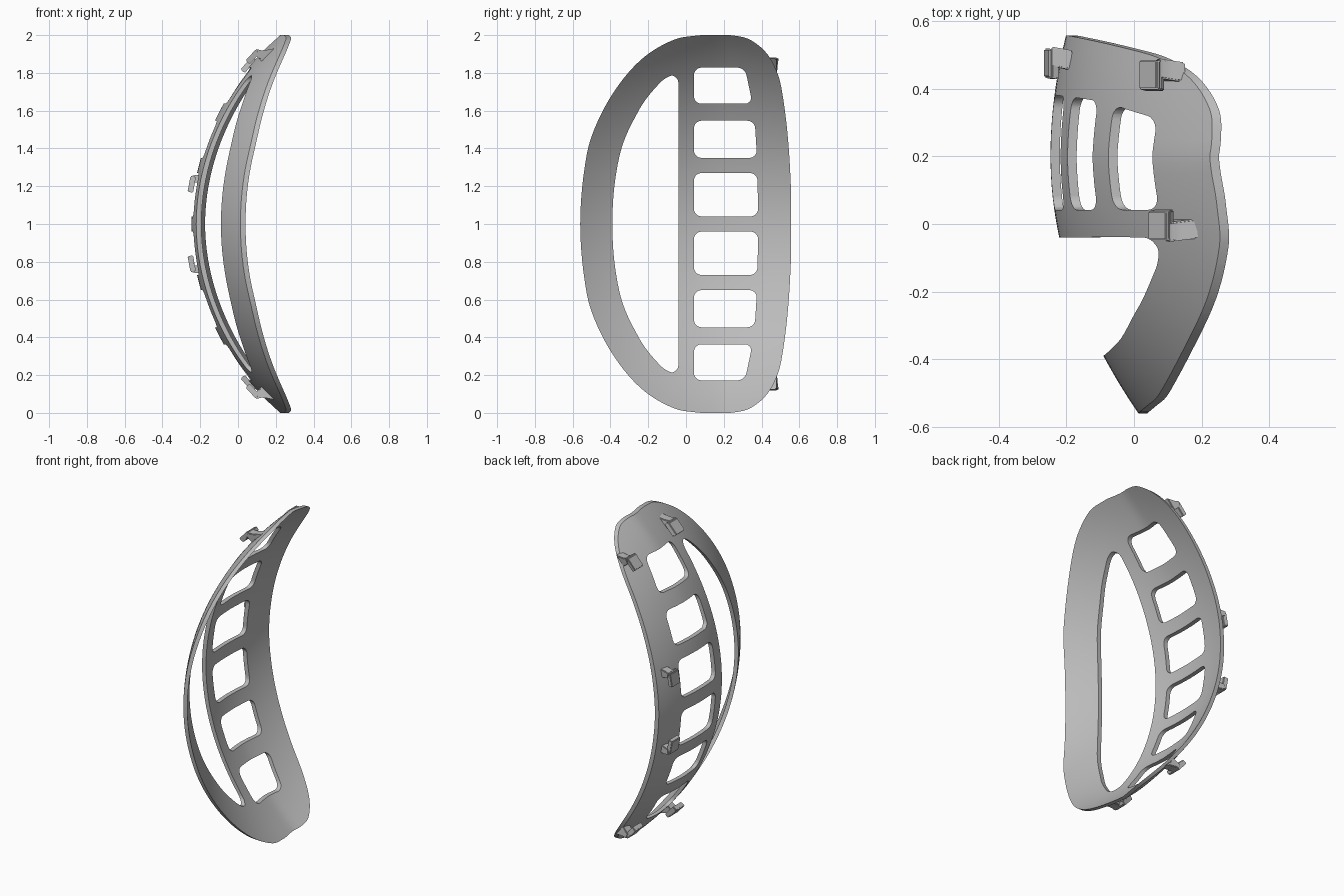
import bpy, bmesh, math
from mathutils import Vector
from mathutils.geometry import interpolate_bezier

if "Cube" in bpy.data.objects:
    bpy.data.objects.remove(bpy.data.objects["Cube"])

THICK = 0.027

grey = bpy.data.materials.new("satin_grey")
grey.use_nodes = True
grey.diffuse_color = (0.5, 0.5, 0.5, 1)
grey.node_tree.nodes["Principled BSDF"].inputs["Base Color"].default_value = (0.5, 0.5, 0.5, 1)


def surface(y, z):
    """Outer face of the bowed shell."""
    d = abs(z - 1)
    q, k = (0.45, 0.23) if y < 0.2 else (0.36, 0.36)
    bow = (0.41 * d ** 2 + 0.06 * d ** 6) * (1 + k * abs(y - 0.2))
    return Vector((-0.247 + q * (y - 0.2) ** 2 + bow, y, z))


def frame(y, z):
    """Point, outward normal and tangent towards the top of the shell."""
    e = 0.002
    up = (surface(y, z + e) - surface(y, z - e)).normalized()
    side = (surface(y + e, z) - surface(y - e, z)).normalized()
    return surface(y, z), up.cross(side).normalized(), up


def make_object(name, bm):
    mesh = bpy.data.meshes.new(name)
    bmesh.ops.recalc_face_normals(bm, faces=bm.faces)
    bm.to_mesh(mesh)
    bm.free()
    mesh.materials.append(grey)
    ob = bpy.data.objects.new(name, mesh)
    bpy.context.collection.objects.link(ob)
    return ob


def smooth_loop(pts, steps=6):
    """Closed smooth curve through the points."""
    p = [Vector((y, z, 0)) for y, z in pts]
    n, out = len(p), []
    for i in range(n):
        a, b, c, d = p[i - 1], p[i], p[(i + 1) % n], p[(i + 2) % n]
        seg = (c - b).length / 3
        h1 = b + (c - a).normalized() * seg
        h2 = c - (d - b).normalized() * seg
        out += interpolate_bezier(b, h1, h2, c, steps + 1)[:-1]
    return [(v.x, v.y) for v in out]


def rounded(pts, r=0.04, steps=6):
    """Polygon with rounded corners."""
    p = [Vector((y, z, 0)) for y, z in pts]
    out = []
    for i, c in enumerate(p):
        u = (p[i - 1] - c).normalized() * r
        v = (p[(i + 1) % len(p)] - c).normalized() * r
        out += interpolate_bezier(c + u, c + u * 0.45, c + v * 0.45, c + v, steps)
    return [(v.x, v.y) for v in out]


def mirrored(half):
    """Add the lower half of an upper-half outline."""
    return half + [(y, 2 - z) for y, z in reversed(half) if z > 1.001]


def prism(bm, loop):
    face = bm.faces.new([bm.verts.new((-0.2, y, z)) for y, z in loop])
    ext = bmesh.ops.extrude_face_region(bm, geom=[face])["geom"]
    bmesh.ops.translate(bm, vec=(0.4, 0, 0),
                        verts=[g for g in ext if isinstance(g, bmesh.types.BMVert)])


def cut(target, loops, mode):
    bm = bmesh.new()
    for loop in loops:
        prism(bm, loop)
    cutter = make_object("cutter", bm)
    cutter.hide_render = True
    mod = target.modifiers.new("cut", "BOOLEAN")
    mod.operation, mod.solver, mod.object = mode, "EXACT", cutter
    bpy.ops.object.select_all(action="DESELECT")
    bpy.context.view_layer.objects.active = target
    target.select_set(True)
    bpy.ops.object.modifier_apply(modifier=mod.name)
    bpy.data.objects.remove(cutter)


def shade(ob):
    bpy.ops.object.select_all(action="DESELECT")
    bpy.context.view_layer.objects.active = ob
    ob.select_set(True)
    bpy.ops.object.shade_smooth_by_angle(angle=math.radians(35))


# Flat slab, gridded so it can be bent after cutting
bm = bmesh.new()
bmesh.ops.create_grid(bm, x_segments=37, y_segments=61, size=1)
for v in bm.verts:
    v.co = Vector((0, v.co.x * 0.61, 1.003 + v.co.y * 1.05))
ext = bmesh.ops.extrude_face_region(bm, geom=bm.faces[:])["geom"]
bmesh.ops.translate(bm, vec=(THICK, 0, 0),
                    verts=[g for g in ext if isinstance(g, bmesh.types.BMVert)])
shell = make_object("shell", bm)

# Rim outline
rim = mirrored([(-0.56, 1), (-0.525, 1.37), (-0.46, 1.56), (-0.35, 1.745),
                (-0.22, 1.885), (-0.065, 1.975), (0.06, 1.998), (0.155, 2), (0.25, 1.998),
                (0.34, 1.975), (0.43, 1.9), (0.487, 1.79), (0.515, 1.66), (0.54, 1.45),
                (0.555, 1.2), (0.557, 1)])
cut(shell, [smooth_loop(rim)], "INTERSECT")

# Large front opening and the ladder of six windows
opening = mirrored([(-0.39, 1), (-0.35, 1.37), (-0.245, 1.61), (-0.14, 1.745),
                    (-0.08, 1.785), (-0.05, 1.772), (-0.04, 1.74), (-0.04, 1.3)])
windows = []
for low, high, y_low, y_high in [(1.04, 1.27, 0.382, 0.378), (1.35, 1.547, 0.376, 0.364),
                                 (1.637, 1.828, 0.352, 0.312)]:
    quad = [(0.042, low), (y_low, low), (y_high, high), (0.042, high)]
    windows.append(rounded(quad))
    windows.append(rounded([(y, 2 - z) for y, z in quad]))
cut(shell, [smooth_loop(opening)] + windows, "DIFFERENCE")

# Bow the slab, keeping its cut walls straight across
for v in shell.data.vertices:
    v.co.x += surface(v.co.y, v.co.z).x
shade(shell)


def clip(name, y, z, stem_side, flare, low):
    """Hooked clip: a lip held off the shell by a narrower, flared stem."""
    point, out, up = frame(y, z)
    side = Vector((0, 1, 0))
    bm = bmesh.new()

    def slab(profile, y0, y1):
        ring = [[bm.verts.new(point + up * t + out * n + side * s) for t, n in profile]
                for s in (y0, y1)]
        bm.faces.new(ring[0])
        bm.faces.new(ring[1][::-1])
        for i in range(len(profile)):
            j = (i + 1) % len(profile)
            bm.faces.new((ring[0][i], ring[0][j], ring[1][j], ring[1][i]))

    slab([(-0.045, 0.028), (0.04, 0.028), (0.045, 0.05), (0.035, 0.058), (-0.045, 0.058)],
         -0.043, 0.043)
    edges = sorted((stem_side * -0.008, stem_side * 0.05))
    slab([(0.01, -0.012), (0.012, 0.04), (0.042, 0.052), (0.048, 0.035),
          (0.055 + flare * 0.4, 0.012), (0.06 + flare, -0.012)], *edges)
    if low:
        for v in bm.verts:
            v.co.z = 2 - v.co.z
    bmesh.ops.recalc_face_normals(bm, faces=bm.faces)
    bmesh.ops.bevel(bm, geom=bm.edges[:], offset=0.004, segments=2, affect="EDGES")
    shade(make_object(name, bm))


# Six clips, mirrored above and below the middle
for low, word in ((False, "upper"), (True, "lower")):
    clip(word + "_side_clip", 0.465, 1.205, 1, 0.0, low)
    clip(word + "_back_clip", 0.43, 1.815, 1, 0.03, low)
    clip(word + "_end_clip", 0.005, 1.86, -1, 0.045, low)
